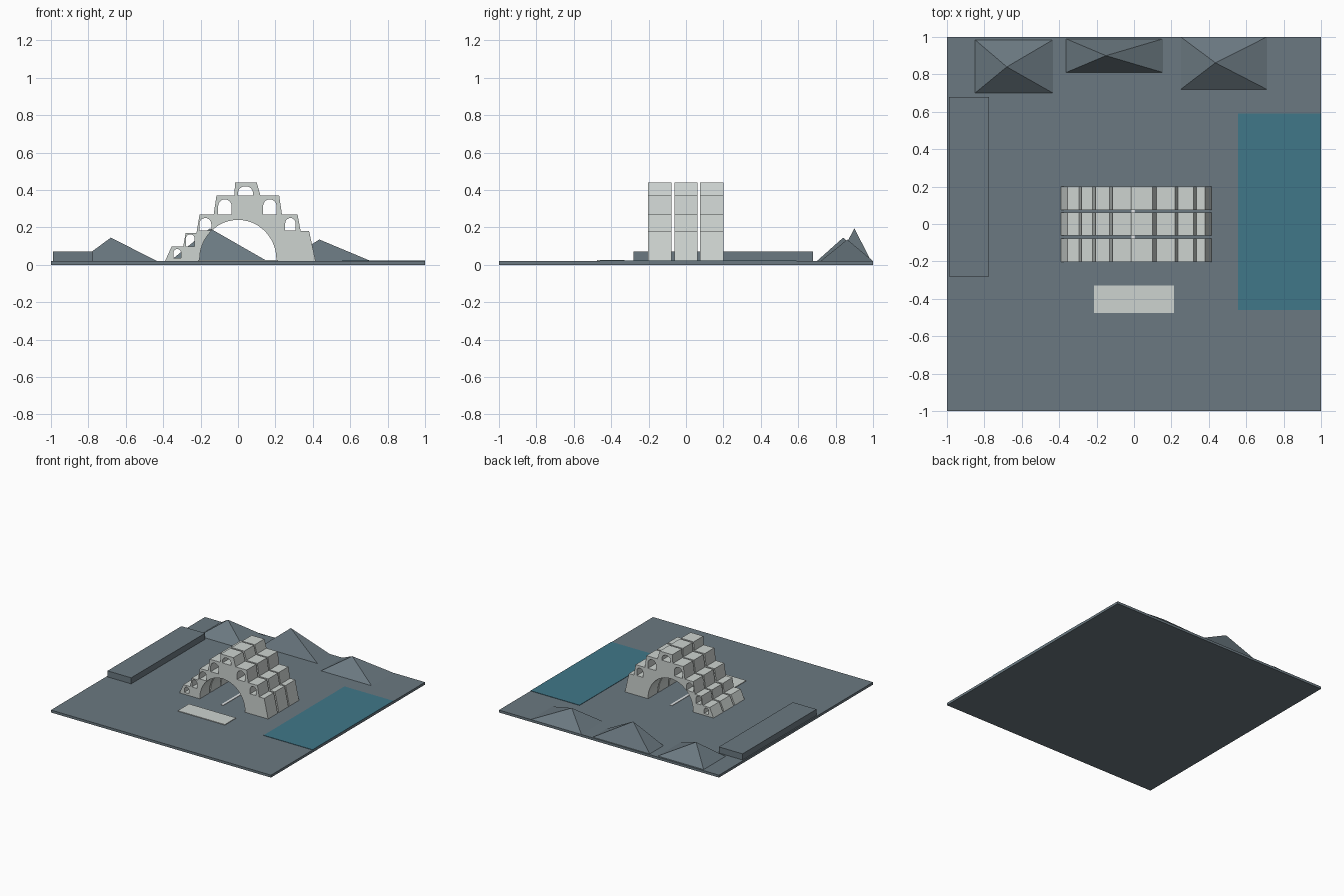
import bpy
from math import pi, sin, cos

if "Cube" in bpy.data.objects:
    bpy.data.objects.remove(bpy.data.objects["Cube"], do_unlink=True)


def material(name, *rgb):
    # Display colour to linear values
    col = [((c / 255 + 0.055) / 1.055) ** 2.4 for c in rgb] + [1]
    m = bpy.data.materials.new(name)
    m.use_nodes = True
    m.diffuse_color = col
    bsdf = next(n for n in m.node_tree.nodes if n.type == 'BSDF_PRINCIPLED')
    bsdf.inputs["Base Color"].default_value = col
    return m


slate = material("slate ground", 107, 121, 129)
stone = material("pale stone", 205, 211, 208)
water = material("water blue", 64, 119, 137)
white = material("stripe white", 235, 238, 240)


def add_mesh(name, verts, faces, mat):
    me = bpy.data.meshes.new(name)
    me.from_pydata(verts, [], faces)
    me.materials.append(mat)
    ob = bpy.data.objects.new(name, me)
    bpy.context.collection.objects.link(ob)
    return ob


def box(name, x0, x1, y0, y1, z0, z1, mat):
    verts = [(x, y, z) for z in (z0, z1) for x, y in
             ((x0, y0), (x1, y0), (x1, y1), (x0, y1))]
    faces = [(3, 2, 1, 0), (4, 5, 6, 7)]
    faces += [(i, (i + 1) % 4, (i + 1) % 4 + 4, i + 4) for i in range(4)]
    return add_mesh(name, verts, faces, mat)


def mountain(name, x0, x1, y0, y1, apex):
    verts = [(x0, y0, G), (x1, y0, G), (x1, y1, G), (x0, y1, G), apex]
    faces = [(3, 2, 1, 0)] + [(i, (i + 1) % 4, 4) for i in range(4)]
    return add_mesh(name, verts, faces, slate)


G = 0.02  # ground level

# Ground, water, paving and raised block
box("ground", -1, 1, -1, 1, 0, G, slate)
box("water", 0.555, 1, -0.46, 0.59, G - 0.002, G + 0.003, water)
box("paving", -0.215, 0.213, -0.475, -0.33, G, G + 0.005, stone)
box("path_stripe", -0.014, 0.006, -0.2, 0.2, G, G + 0.004, white)
box("raised_block", -0.99, -0.775, -0.28, 0.68, G, 0.07, slate)

# Mountains along the back
mountain("mountain_right", -0.85, -0.433, 0.70, 0.985, (-0.68, 0.84, 0.145))
mountain("mountain_middle", -0.363, 0.155, 0.81, 0.99, (-0.15, 0.90, 0.195))
mountain("mountain_left", 0.25, 0.71, 0.72, 1.0, (0.435, 0.862, 0.135))

# Stepped outline of the arch, then its round opening
steps = [(-0.39, G), (-0.355, 0.097), (-0.293, 0.097), (-0.28, 0.17),
         (-0.222, 0.17), (-0.205, 0.27), (-0.13, 0.27), (-0.115, 0.37),
         (-0.02, 0.37), (-0.015, 0.44), (0.10, 0.44), (0.12, 0.37),
         (0.22, 0.37), (0.235, 0.27), (0.318, 0.27), (0.335, 0.18),
         (0.38, 0.18), (0.415, G)]
N = 24
opening = [(0.205 * cos(pi * i / N), G + 0.01 + 0.21 * sin(pi * i / N))
           for i in range(N + 1)]
outline = steps + [(0.205, G)] + opening + [(-0.205, G)]


def window(cx, w, bottom, top):
    r = w / 2
    rise = min(r, (top - bottom) * 0.7)
    arc = [(cx + r * cos(pi * i / 10), top - rise + rise * sin(pi * i / 10))
           for i in range(11)]
    return [(cx - r, bottom), (cx + r, bottom)] + arc


windows = [window(*w) for w in (
    (0.04, 0.08, 0.37, 0.42), (-0.07, 0.072, 0.27, 0.35),
    (0.17, 0.072, 0.27, 0.35), (-0.175, 0.064, 0.183, 0.25),
    (0.28, 0.055, 0.183, 0.25), (-0.255, 0.046, 0.098, 0.163),
    (-0.325, 0.04, 0.036, 0.084))]

# Extruded profile with through windows
curve = bpy.data.curves.new("arch_profile", 'CURVE')
curve.dimensions = '2D'
curve.fill_mode = 'BOTH'
curve.extrude = 0.0625
for loop in [outline] + windows:
    spline = curve.splines.new('POLY')
    spline.points.add(len(loop) - 1)
    for p, (x, z) in zip(spline.points, loop):
        p.co = (x, z, 0, 1)
    spline.use_cyclic_u = True
profile = bpy.data.objects.new("arch_profile", curve)
bpy.context.collection.objects.link(profile)
bpy.context.view_layer.update()
graph = bpy.context.evaluated_depsgraph_get()
arch_mesh = bpy.data.meshes.new_from_object(profile.evaluated_get(graph))
bpy.data.objects.remove(profile, do_unlink=True)
arch_mesh.materials.clear()
arch_mesh.materials.append(stone)
for poly in arch_mesh.polygons:
    poly.use_smooth = False
    poly.material_index = 0

# Three arches in a row
for name, y in (("front", -0.14), ("middle", 0), ("back", 0.137)):
    ob = bpy.data.objects.new(name + "_arch", arch_mesh)
    ob.rotation_euler.x = pi / 2
    ob.location.y = y
    bpy.context.collection.objects.link(ob)
